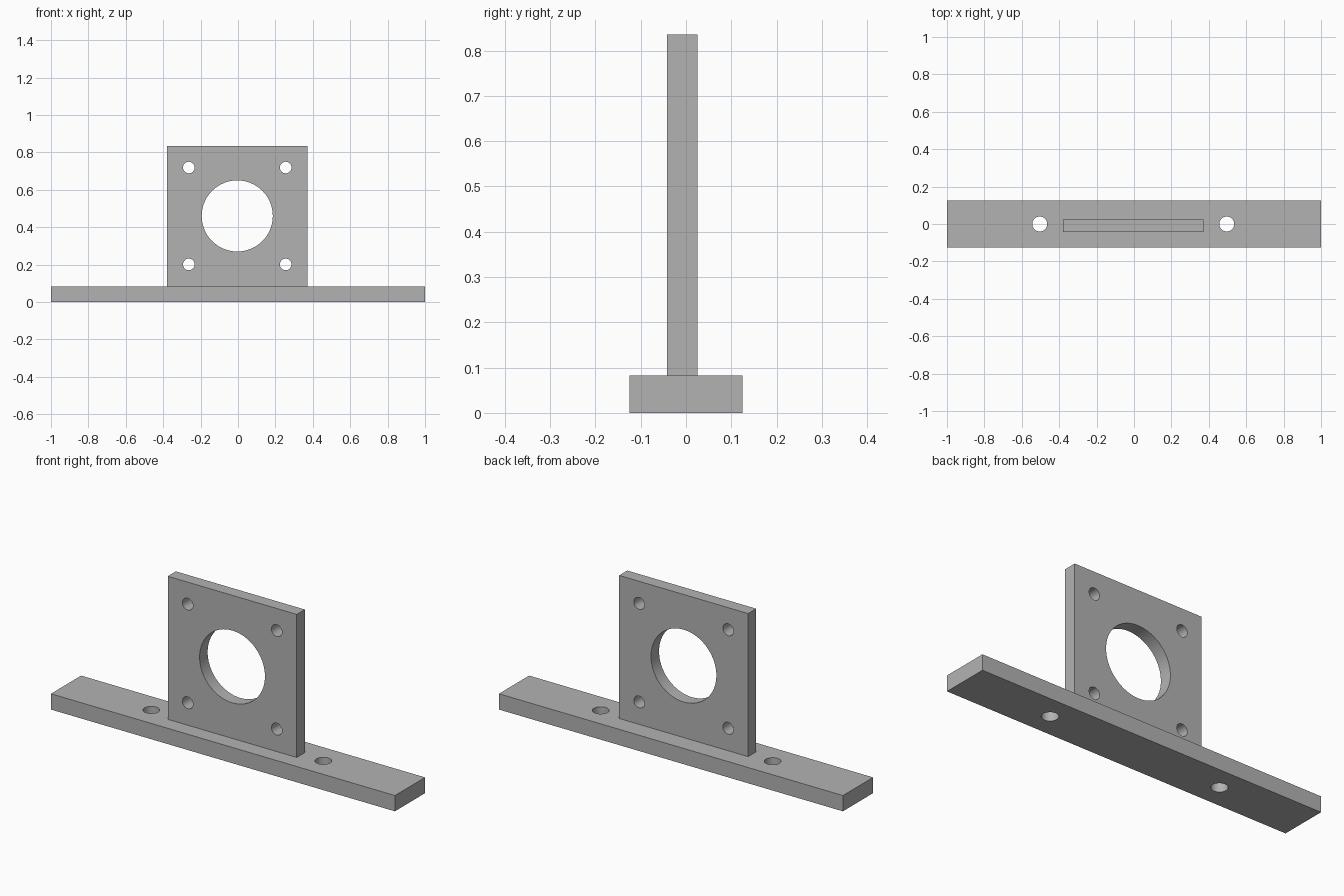
import bpy
from math import radians
from mathutils import Vector

cube = bpy.data.objects.get("Cube")
if cube:
    bpy.data.objects.remove(cube, do_unlink=True)

GREY = (0.45, 0.45, 0.45, 1)
metal = bpy.data.materials.new("plain grey")
metal.use_nodes = True
metal.diffuse_color = GREY
metal.node_tree.nodes["Principled BSDF"].inputs["Base Color"].default_value = GREY


def block(name, low, high):
    """Box between two opposite corners."""
    low, high = Vector(low), Vector(high)
    bpy.ops.mesh.primitive_cube_add(size=1, location=(low + high) / 2)
    obj = bpy.context.object
    obj.name = name
    obj.scale = high - low
    bpy.ops.object.transform_apply(location=False, rotation=False, scale=True)
    obj.data.materials.append(metal)
    return obj


def drill(obj, centre, radius, tilt=0, sides=48):
    """Cut a round through hole, vertical unless tilted about x."""
    bpy.ops.mesh.primitive_cylinder_add(
        vertices=sides, radius=radius, depth=0.4, location=centre,
        rotation=(radians(tilt), 0, 0))
    cutter = bpy.context.object
    cutter.hide_render = True
    mod = obj.modifiers.new("hole", "BOOLEAN")
    mod.operation = "DIFFERENCE"
    mod.solver = "EXACT"
    mod.object = cutter
    bpy.context.view_layer.objects.active = obj
    bpy.ops.object.modifier_apply(modifier=mod.name)
    bpy.data.objects.remove(cutter, do_unlink=True)


def smooth(obj):
    bpy.ops.object.select_all(action="DESELECT")
    obj.select_set(True)
    bpy.context.view_layer.objects.active = obj
    bpy.ops.object.shade_smooth_by_angle(angle=radians(30))


MID_X, MID_Z = -0.004, 0.46   # centre of the bore
BASE_TOP = 0.083

# Base bar with two vertical mounting holes
base = block("base_bar", (-1, -0.125, 0), (1, 0.125, BASE_TOP))
for side in (-1, 1):
    drill(base, (MID_X + side * 0.5, 0, BASE_TOP / 2), 0.04)
smooth(base)

# Upright plate with a large bore and four corner screw holes
plate = block("upright_plate", (MID_X - 0.375, -0.042, BASE_TOP),
              (MID_X + 0.375, 0.025, 0.835))
drill(plate, (MID_X, 0, MID_Z), 0.19, tilt=90, sides=96)
for sx in (-1, 1):
    for sz in (-1, 1):
        drill(plate, (MID_X + sx * 0.259, 0, MID_Z + sz * 0.259), 0.031, tilt=90)
smooth(plate)
